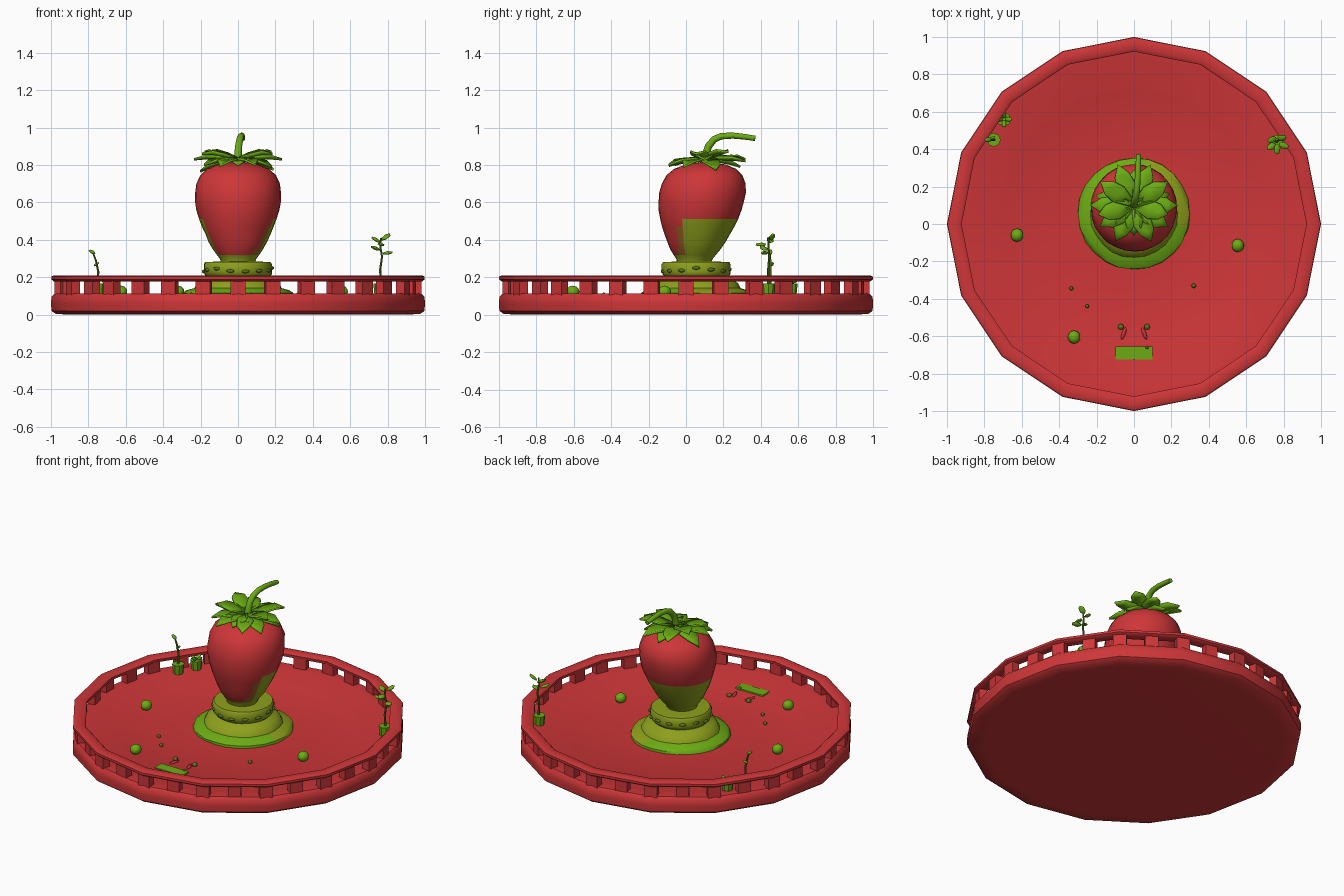
import bpy, bmesh, math, random
from mathutils import Vector, Matrix

if "Cube" in bpy.data.objects:
    bpy.data.objects.remove(bpy.data.objects["Cube"])
random.seed(4)


def srgb(*c):
    return [((v / 255 + 0.055) / 1.055) ** 2.4 if v > 10 else v / 3295 for v in c] + [1]


def mat(name, *c):
    m = bpy.data.materials.new(name)
    m.diffuse_color = srgb(*c)
    m.use_nodes = True
    m.node_tree.nodes["Principled BSDF"].inputs["Base Color"].default_value = m.diffuse_color
    return m


RED = mat("berry red", 206, 54, 56)
LEAF = mat("leaf green", 108, 172, 20)
OLIVE = mat("olive green", 142, 160, 28)
BROWN = mat("brown blend", 150, 98, 34)
MOSS = mat("dark moss", 90, 118, 28)


def finish(bm, name, mats, angle=35):
    bmesh.ops.recalc_face_normals(bm, faces=bm.faces)
    me = bpy.data.meshes.new(name)
    bm.to_mesh(me)
    bm.free()
    ob = bpy.data.objects.new(name, me)
    bpy.context.collection.objects.link(ob)
    for m in mats:
        me.materials.append(m)
    bpy.ops.object.select_all(action='DESELECT')
    ob.select_set(True)
    bpy.context.view_layer.objects.active = ob
    bpy.ops.object.shade_smooth_by_angle(angle=math.radians(angle))
    return ob


def lathe(profile, segs, cy=lambda z: 0, loop=False, wobble=0):
    """Revolve (r, z) points round a vertical axis whose y may shift with z."""
    bm = bmesh.new()
    rings = []
    for r, z in profile:
        ring = []
        for i in range(segs):
            a = 2 * math.pi * i / segs
            q = r * (1 + random.uniform(-wobble, wobble))
            ring.append(bm.verts.new((q * math.cos(a), cy(z) + q * math.sin(a), z)))
        rings.append(ring)
    pairs = list(zip(rings, rings[1:])) + ([(rings[-1], rings[0])] if loop else [])
    for a, b in pairs:
        for i in range(segs):
            j = (i + 1) % segs
            bm.faces.new((a[i], a[j], b[j], b[i]))
    if not loop:
        bm.faces.new(rings[0])
        bm.faces.new(rings[-1])
    return bm


def tube(name, pts, m, r0, r1, sides=8):
    """Tapered round rod along a path."""
    bm = bmesh.new()
    pts = [Vector(p) for p in pts]
    rings = []
    for k, p in enumerate(pts):
        d = pts[min(k + 1, len(pts) - 1)] - pts[max(k - 1, 0)]
        u = d.cross(Vector((1, 0.05, 0))).normalized()
        v = d.cross(u).normalized()
        r = r0 + (r1 - r0) * k / (len(pts) - 1)
        rings.append([bm.verts.new(p + r * (u * math.cos(t) + v * math.sin(t)))
                      for t in [2 * math.pi * i / sides for i in range(sides)]])
    for a, b in zip(rings, rings[1:]):
        for i in range(sides):
            j = (i + 1) % sides
            bm.faces.new((a[i], a[j], b[j], b[i]))
    bm.faces.new(rings[0])
    bm.faces.new(rings[-1])
    return finish(bm, name, [m], 50)


def blob(name, loc, size, m, rot=(0, 0, 0), sub=1):
    bm = bmesh.new()
    bmesh.ops.create_icosphere(bm, subdivisions=sub, radius=1)
    ob = finish(bm, name, [m], 45)
    ob.location, ob.scale, ob.rotation_euler = loc, size, rot
    return ob


def box(bm, size, loc, turn=0):
    M = Matrix.Translation(loc) @ Matrix.Rotation(turn, 4, 'Z') @ Matrix.Diagonal((*size, 1))
    bmesh.ops.create_cube(bm, size=1, matrix=M)


# sixteen-sided tray with a faint step in its deck
finish(lathe([(0.9, 0), (0.975, 0.004), (0.997, 0.02), (1, 0.06), (0.997, 0.095), (0.98, 0.112),
              (0.93, 0.114), (0.9, 0.107), (0.74, 0.104), (0.72, 0.097), (0.25, 0.1)], 16),
       "tray", [RED], 40)

# top rail of the fence
finish(lathe([(0.985, 0.178), (0.998, 0.188), (0.998, 0.203), (0.985, 0.21), (0.935, 0.21),
              (0.922, 0.2), (0.925, 0.182), (0.94, 0.178)], 16, loop=True), "fence_rail", [RED], 50)

# fence posts at every corner and side middle
bm = bmesh.new()
for i in range(32):
    a = i * math.pi / 16
    r = 0.955 if i % 2 == 0 else 0.938
    box(bm, (0.05, 0.08, 0.09), (r * math.cos(a), r * math.sin(a), 0.147), a)
finish(bm, "fence_posts", [RED])

# stepped mound under the fruit
bm = lathe([(0.3, 0.095), (0.297, 0.115), (0.275, 0.13), (0.235, 0.142), (0.22, 0.17), (0.195, 0.185),
            (0.165, 0.2), (0.18, 0.215), (0.184, 0.23), (0.184, 0.268), (0.176, 0.281), (0.1, 0.284)],
           24, lambda z: 0.055, wobble=0.012)
for f in bm.faces:
    c = f.calc_center_median()
    f.material_index = 1 if c.z < 0.15 and (c.x < 0.05 or c.y < 0) else 0
finish(bm, "mound", [OLIVE, LEAF], 40)
for i in range(14):
    a = 2 * math.pi * i / 14
    blob("mound_leaf", (0.182 * math.cos(a), 0.055 + 0.182 * math.sin(a), 0.24 + random.uniform(-.01, .01)),
         (0.013, 0.024, 0.011), MOSS, (0, 0, a))

# strawberry, leaning slightly to the back, with a green rear underside
bm = lathe([(0.088, 0.27), (0.098, 0.3), (0.112, 0.318), (0.135, 0.35), (0.157, 0.39), (0.175, 0.43),
            (0.192, 0.47), (0.207, 0.51), (0.222, 0.56), (0.23, 0.61), (0.231, 0.65), (0.224, 0.7),
            (0.203, 0.745), (0.165, 0.78), (0.105, 0.803), (0.04, 0.812)],
           28, lambda z: 0.045 + (z - 0.3) * 0.12, wobble=0.01)
for f in bm.faces:
    c = f.calc_center_median()
    if c.z < 0.315 or (c.z < 0.51 and c.y > 0.0):
        f.material_index = 1
    elif c.z < 0.49 and c.y > -0.045 and c.x > 0:
        f.material_index = 2
finish(bm, "strawberry", [RED, OLIVE, BROWN], 40)

# leafy cap: (direction in degrees, reach, tip height)
bm = bmesh.new()
CAP = [(0, .235, .83), (35, .22, .87), (68, .235, .82), (112, .235, .83), (145, .22, .87), (180, .235, .83),
       (212, .215, .80), (243, .215, .795), (296, .215, .80), (328, .215, .79),
       (18, .2, .775), (165, .21, .765), (90, .19, .79), (270, .16, .80), (195, .2, .86), (345, .19, .86)]
for deg, reach, tip in CAP:
    M = Matrix.Translation((0, 0.1, 0)) @ Matrix.Rotation(math.radians(deg), 4, 'Z')
    rows = []
    for t, w, z in [(0.08, 0.02, 0.825), (0.45, 0.05, 0.828 + (tip - 0.82) * 0.4),
                    (0.74, 0.04, 0.828 + (tip - 0.82) * 0.75)]:
        rows.append([bm.verts.new(M @ Vector((reach * t, s * w, z + (0.014 if s else 0))))
                     for s in (-1, 0, 1)])
    end = bm.verts.new(M @ Vector((reach, 0, tip)))
    for a, b in zip(rows, rows[1:]):
        for k in (0, 1):
            bm.faces.new((a[k], b[k], b[k + 1], a[k + 1]))
    for k in (0, 1):
        bm.faces.new((rows[-1][k], end, rows[-1][k + 1]))
cap = finish(bm, "leaf_cap", [LEAF], 40)
mod = cap.modifiers.new("thickness", 'SOLIDIFY')
mod.thickness, mod.offset = 0.012, 0
tube("fruit_stem", [(0, 0.1, 0.79), (0, 0.105, 0.85), (0.003, 0.12, 0.9), (0.01, 0.15, 0.937), (0.016, 0.19, 0.954),
                    (0.02, 0.25, 0.957), (0.022, 0.31, 0.951), (0.025, 0.37, 0.942)], LEAF, 0.022, 0.014, 10)

# potted seedlings by the fence
for name, x, y in [("right", 0.76, 0.44), ("left", -0.75, 0.45), ("back_left", -0.695, 0.56)]:
    bm = bmesh.new()
    bmesh.ops.create_cone(bm, cap_ends=True, segments=8, radius1=0.03, radius2=0.037, depth=0.065,
                          matrix=Matrix.Translation((x, y, 0.135)))
    finish(bm, name + "_pot", [LEAF])
tube("right_seedling_stem", [(0.765, 0.44, 0.16), (0.76, 0.44, 0.24), (0.77, 0.445, 0.31), (0.76, 0.44, 0.37),
                             (0.765, 0.44, 0.41)], MOSS, 0.007, 0.005, 6)
for loc, rot in [((0.738, 0.45, 0.4), (0.3, 0.5, 0.3)), ((0.79, 0.46, 0.415), (0.4, -0.6, 0.2)),
                 ((0.735, 0.415, 0.355), (0, 0.4, 0.5)), ((0.8, 0.42, 0.33), (0.2, -0.1, -0.4)),
                 ((0.765, 0.4, 0.375), (0.3, 0, 1.5))]:
    blob("right_seedling_leaf", loc, (0.032, 0.02, 0.01), LEAF, rot)
tube("left_seedling_stem", [(-0.75, 0.45, 0.16), (-0.747, 0.45, 0.23), (-0.76, 0.45, 0.29), (-0.775, 0.45, 0.33)],
     MOSS, 0.007, 0.005, 6)
blob("left_seedling_leaf", (-0.78, 0.45, 0.335), (0.022, 0.014, 0.01), LEAF, (0, 0.6, 0))
blob("left_seedling_leaf", (-0.757, 0.46, 0.27), (0.018, 0.01, 0.008), LEAF, (0, -0.6, 0.4))
for a in range(4):
    blob("short_seedling_leaf", (-0.695 + 0.024 * math.cos(a * 1.57), 0.56 + 0.024 * math.sin(a * 1.57), 0.18),
         (0.024, 0.014, 0.009), LEAF, (0, -0.6, a * 1.57))

# round shrubs, entrance mat and tiny sprouts on the deck
for x, y in [(-0.625, -0.06), (0.555, -0.115), (-0.32, -0.605)]:
    blob("round_shrub", (x, y, 0.122), (0.034, 0.036, 0.033), LEAF, sub=2)
bm = bmesh.new()
box(bm, (0.2, 0.07, 0.009), (0, -0.69, 0.103))
finish(bm, "entrance_mat", [LEAF])
for x, y, s in [(-0.07, -0.55, .018), (0.07, -0.55, .018), (-0.335, -0.345, .012), (-0.25, -0.44, .012),
                (0.32, -0.33, .014), (0.07, -0.66, .01)]:
    blob("tiny_sprout", (x, y, 0.104), (s, s, 0.016), MOSS)
for s in (-1, 1):
    blob("path_ridge", (s * 0.055, -0.585, 0.099), (0.012, 0.04, 0.012), RED, (0, 0, s * 0.35))
